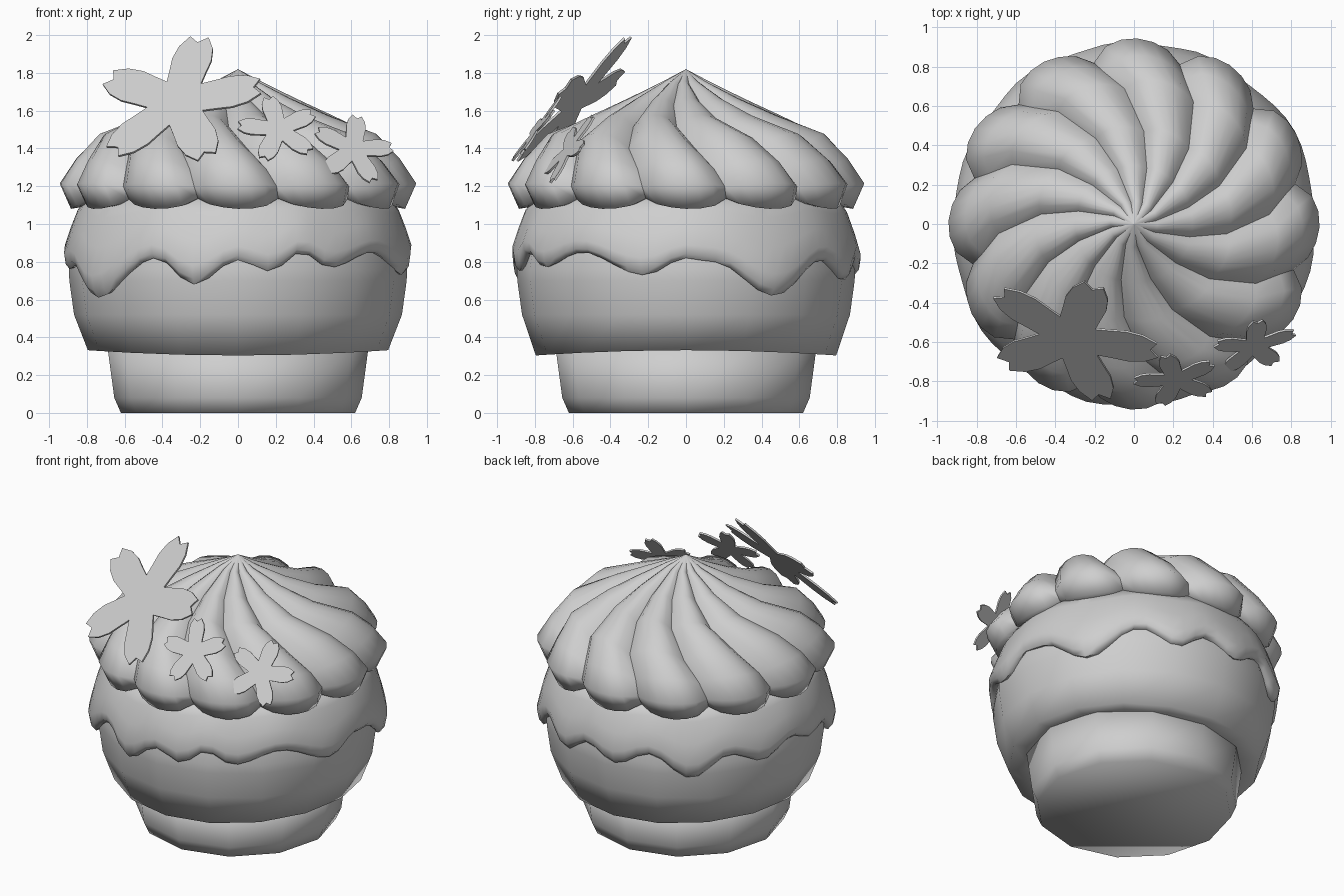
import bpy, bmesh, math
from mathutils import Vector

if "Cube" in bpy.data.objects:
    bpy.data.objects.remove(bpy.data.objects["Cube"])

grey = bpy.data.materials.new("light_grey")
grey.diffuse_color = (0.62, 0.62, 0.62, 1)
grey.use_nodes = True
grey.node_tree.nodes["Principled BSDF"].inputs["Base Color"].default_value = grey.diffuse_color


def make(name, bm, angle=40):
    """Turn a bmesh into a shaded object; angle None keeps marked sharp edges."""
    bmesh.ops.recalc_face_normals(bm, faces=bm.faces)
    for f in bm.faces:
        f.smooth = True
    me = bpy.data.meshes.new(name)
    bm.to_mesh(me)
    bm.free()
    me.materials.append(grey)
    ob = bpy.data.objects.new(name, me)
    bpy.context.collection.objects.link(ob)
    if angle is not None:
        bpy.ops.object.select_all(action='DESELECT')
        ob.select_set(True)
        bpy.context.view_layer.objects.active = ob
        bpy.ops.object.shade_smooth_by_angle(angle=math.radians(angle))
    return ob


def loft(name, rows, sides, point, angle=40, crease=0):
    """Rings of vertices; point(row, a) gives (radius, z, turned angle)."""
    bm = bmesh.new()
    rings = []
    for row in rows:
        ring = []
        for i in range(sides):
            r, z, a = point(row, math.tau * i / sides)
            ring.append(bm.verts.new((r * math.cos(a), r * math.sin(a), z)))
        rings.append(ring)
    for lo, hi in zip(rings, rings[1:]):
        for i in range(sides):
            j = (i + 1) % sides
            bm.faces.new((lo[i], lo[j], hi[j], hi[i]))
        if crease:
            for i in range(0, sides, crease):
                bm.edges.get((lo[i], hi[i])).smooth = False
    bm.faces.new(rings[0])
    bm.faces.new(rings[-1])
    bmesh.ops.remove_doubles(bm, verts=bm.verts, dist=0.0005)
    return make(name, bm, angle)


# Paper cup
loft("cup", [(0.62, 0), (0.655, 0.08), (0.69, 0.34)], 12,
     lambda p, a: (p[0], p[1], a), 120)


# Cake body with a slightly uneven lower rim
def cake_point(p, a):
    wave = 0.014 * math.cos(2 * a) if p[1] < 0.4 else 0
    return p[0], p[1] + wave, a


loft("cake", [(0.66, 0.33), (0.795, 0.318), (0.868, 0.52), (0.893, 0.70),
              (0.895, 0.76), (0.86, 0.98), (0.76, 1.12)], 16, cake_point, 140)

# Icing layer: drip edge heights at angles in degrees
drips = [(0, .82), (9, .80), (31, .62), (53, .81), (68, .70), (81, .81), (95, .73),
         (110, .83), (127, .68), (143, .82), (158, .74), (173, .83), (186, .76),
         (196, .78), (215, .61), (241, .82), (255, .68), (270, .81), (281, .75),
         (292, .85), (303, .77), (322, .85), (346, .73), (360, .82)]


def drip(a):
    d = math.degrees(a) % 360
    for (a0, z0), (a1, z1) in zip(drips, drips[1:]):
        if a0 <= d <= a1:
            t = (d - a0) / (a1 - a0)
            return z0 + (z1 - z0) * (0.5 - 0.5 * math.cos(math.pi * t))
    return 0.8


def icing_point(p, a):
    """Row: radius, share of the way from drip edge (0) to top (1), bulge."""
    edge = drip(a)
    deep = max(0, 0.80 - edge) / 0.2
    return p[0] + p[2] * deep, edge + (1.14 - edge) * p[1], a


loft("icing", [(0.85, 0.03, 0), (0.892, 0.0, 0.01), (0.912, 0.07, 0.02),
               (0.918, 0.22, 0.03), (0.888, 0.5, 0.025), (0.85, 0.8, 0.01),
               (0.80, 1.0, 0)], 72, icing_point, 60)

# Swirled cream: ridge radius, ridge z, groove radius, groove z, groove angle
LOBES, STEPS = 12, 6
swirl = [(0.0, 1.82, 0.0, 1.82, -26), (0.12, 1.757, 0.11, 1.742, -22),
         (0.30, 1.668, 0.29, 1.625, -13), (0.50, 1.578, 0.475, 1.515, -6),
         (0.74, 1.48, 0.69, 1.40, 4), (0.86, 1.345, 0.785, 1.29, 11),
         (0.945, 1.215, 0.845, 1.20, 14), (0.885, 1.08, 0.82, 1.135, 15),
         (0.76, 1.10, 0.74, 1.135, 15)]


def cream_point(p, a):
    t = (a * LOBES / math.tau + 1e-6) % 1
    f = max(0, math.sin(math.pi * t ** 1.15)) ** 0.6
    return p[2] + (p[0] - p[2]) * f, p[3] + (p[1] - p[3]) * f, a + math.radians(p[4])


loft("cream", swirl, LOBES * STEPS, cream_point, None, STEPS)

# Blossoms: flat five-petal plates with notched tips
half = [(0.36, 36), (0.51, 26), (0.69, 20.5), (0.86, 14), (1.0, 6.5)]
petal = [(r, -d) for r, d in half] + [(0.91, 0)] + [(r, d) for r, d in half[:0:-1]]


def blossom(name, centre, size, normal, turn, thick):
    n = Vector(normal).normalized()
    u = Vector((-n.y, n.x, 0)).normalized()
    v = n.cross(u)
    bm = bmesh.new()
    verts = []
    for k in range(5):
        for r, d in petal:
            a = math.radians(turn + 72 * k + d)
            verts.append(bm.verts.new(Vector(centre) + n * thick / 2
                                      + size * r * (u * math.cos(a) + v * math.sin(a))))
    face = bm.faces.new(verts)
    back = bmesh.ops.extrude_face_region(bm, geom=[face], use_keep_orig=True)
    moved = [g for g in back["geom"] if isinstance(g, bmesh.types.BMVert)]
    bmesh.ops.translate(bm, verts=moved, vec=-n * thick)
    make(name, bm, 30)


blossom("large_blossom", (-0.32, -0.58, 1.645), 0.455, (-0.31, -1, 0.9), 86, 0.012)
blossom("middle_blossom", (0.215, -0.79, 1.5), 0.218, (0.1, -1, 0.75), 101, 0.012)
blossom("small_blossom", (0.61, -0.62, 1.395), 0.22, (0.3, -1, 0.7), 75, 0.012)
